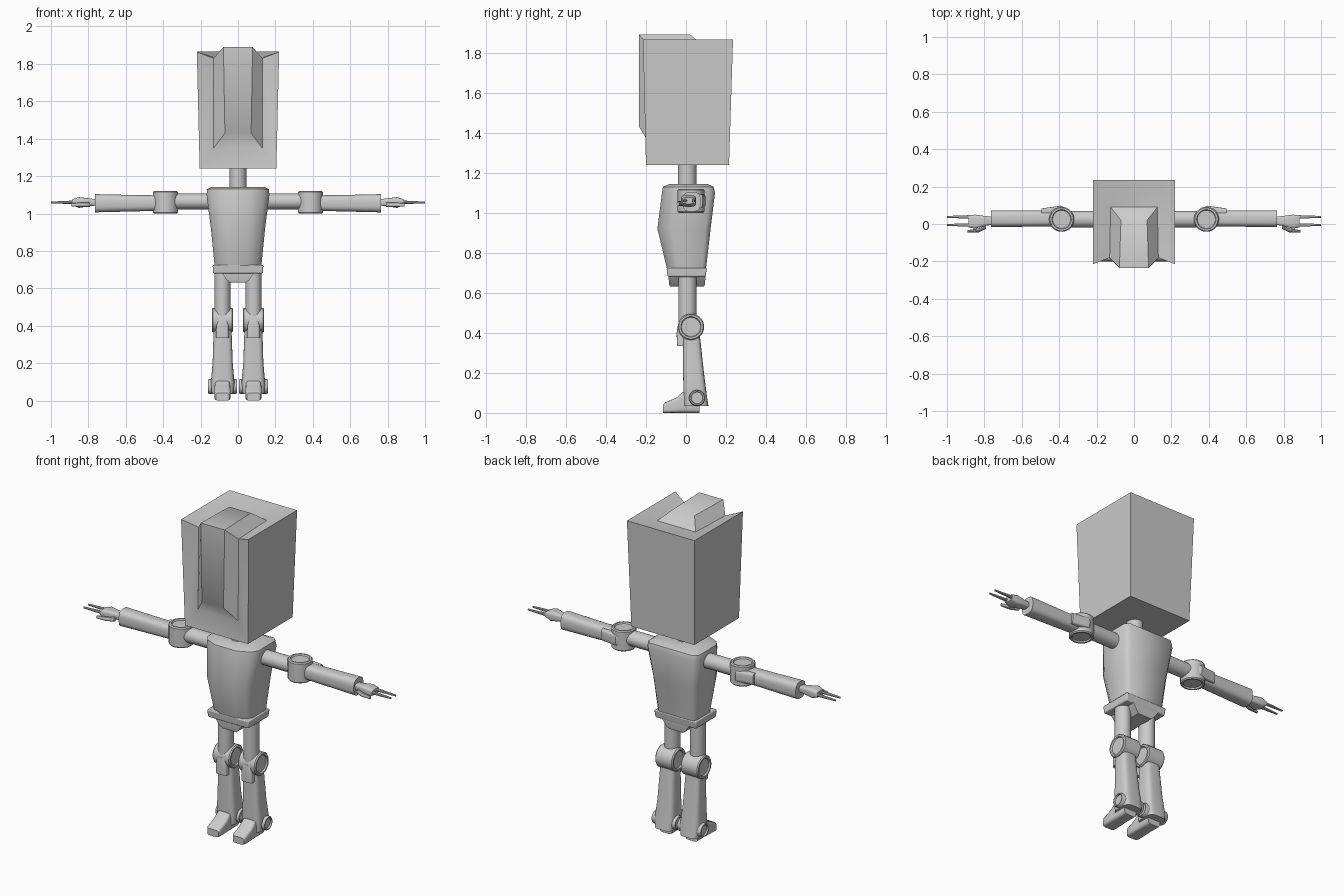
import bpy
import bmesh
from math import cos, sin, pi, copysign

if "Cube" in bpy.data.objects:
    bpy.data.objects.remove(bpy.data.objects["Cube"], do_unlink=True)

grey = bpy.data.materials.new("plain grey")
grey.use_nodes = True
COLOUR = (0.6, 0.6, 0.6, 1)
grey.diffuse_color = COLOUR
grey.node_tree.nodes["Principled BSDF"].inputs["Base Color"].default_value = COLOUR


def section(sides=24, power=2):
    """Unit cross-section, from round (power 2) to boxy."""
    pts = []
    for i in range(sides):
        a = 2 * pi * (i + 0.5) / sides
        pts.append(tuple(copysign(abs(f) ** (2 / power), f) for f in (cos(a), sin(a))))
    return pts


ROUND = section()
SOFT = section(24, 4)
BOX = [(1, 1), (-1, 1), (-1, -1), (1, -1)]


def finish(name, bm, mirror=False, angle=0.6, bevel=0):
    bmesh.ops.recalc_face_normals(bm, faces=bm.faces)
    mesh = bpy.data.meshes.new(name)
    bm.to_mesh(mesh)
    bm.free()
    mesh.materials.append(grey)
    ob = bpy.data.objects.new(name, mesh)
    bpy.context.collection.objects.link(ob)
    bpy.ops.object.select_all(action="DESELECT")
    ob.select_set(True)
    bpy.context.view_layer.objects.active = ob
    bpy.ops.object.shade_smooth_by_angle(angle=angle)
    if bevel:
        mod = ob.modifiers.new("soft edges", "BEVEL")
        mod.width = bevel
        mod.segments = 2
    if mirror:
        ob.modifiers.new("other side", "MIRROR")
    return ob


def loft(name, axis, rings, shape=ROUND, **kw):
    """Skin rings (position, low u, high u, low v, high v) along an axis."""
    bm = bmesh.new()
    loops = []
    for pos, u0, u1, v0, v1 in rings:
        loop = []
        for a, b in shape:
            u = (u0 + u1) / 2 + a * (u1 - u0) / 2
            v = (v0 + v1) / 2 + b * (v1 - v0) / 2
            co = {"x": (pos, u, v), "y": (u, pos, v), "z": (u, v, pos)}[axis]
            loop.append(bm.verts.new(co))
        loops.append(loop)
    n = len(shape)
    for lo, hi in zip(loops, loops[1:]):
        for i in range(n):
            j = (i + 1) % n
            bm.faces.new((lo[i], lo[j], hi[j], hi[i]))
    bm.faces.new(loops[0])
    bm.faces.new(loops[-1])
    return finish(name, bm, **kw)


def joint(name, axis, lo, hi, u, v, r):
    """Short drum with a shallow round recess in each end."""
    steps = [(lo + 0.008, 0.72), (lo, 0.78), (lo, 0.92), (lo + 0.006, 1)]
    steps += [(lo + hi - p, f) for p, f in reversed(steps)]
    rings = [(p, u - r * f, u + r * f, v - r * f, v + r * f) for p, f in steps]
    loft(name, axis, rings, mirror=True, angle=0.5)


def fold_head():
    """Tapered box whose front and top dish inward around a raised plate."""
    bm = bmesh.new()
    rows = [
        [(0.205, -0.20, 1.24), (0.22, -0.215, 1.865), (0.22, 0.235, 1.865)],
        [(0.13, -0.185, 1.35), (0.13, -0.18, 1.83), (0.125, 0.09, 1.835)],
        [(0.07, -0.235, 1.43), (0.078, -0.235, 1.89), (0.07, 0.02, 1.89)],
    ]
    sides = [[[bm.verts.new((s * x, y, z)) for x, y, z in row] for row in rows] for s in (1, -1)]
    rear = [bm.verts.new((s * 0.205, 0.215, 1.24)) for s in (1, -1)]
    r, l = sides
    for g, back in zip(sides, rear):
        for a, b in zip(g, g[1:]):
            for k in (0, 1):
                bm.faces.new((a[k], a[k + 1], b[k + 1], b[k]))
        bm.faces.new((g[0][0], g[0][1], g[0][2], back))
    for k in (0, 1):
        bm.faces.new((r[2][k], r[2][k + 1], l[2][k + 1], l[2][k]))
        for e in (0, 2):
            bm.faces.new((r[k][e], r[k + 1][e], l[k + 1][e], l[k][e]))
    bm.faces.new((r[0][2], l[0][2], rear[1], rear[0]))
    bm.faces.new((r[0][0], l[0][0], rear[1], rear[0]))
    finish("head", bm, angle=0.7)


# Head and neck
fold_head()
loft("neck", "z", [(1.1, -0.045, 0.045, -0.04, 0.052), (1.25, -0.045, 0.045, -0.04, 0.052)])

# Torso: flat middle panel, slanted front flanks, rounded rear corners
CHEST = [(0.84, 1), (-0.84, 1), (-1, 0.8), (-1, -0.45), (-0.85, -0.75),
         (-0.42, -1), (0.42, -1), (0.85, -0.75), (1, -0.45), (1, 0.8)]
loft("torso", "z", [
    (0.72, -0.125, 0.125, -0.095, 0.10),
    (0.92, -0.145, 0.145, -0.143, 0.123),
    (1.10, -0.168, 0.168, -0.12, 0.145),
    (1.13, -0.165, 0.165, -0.115, 0.138),
    (1.143, -0.14, 0.14, -0.085, 0.11)], CHEST, angle=0.9)
loft("belt", "z", [(0.68, -0.132, 0.132, -0.092, 0.098),
                   (0.725, -0.136, 0.136, -0.097, 0.104)], BOX, bevel=0.006)
loft("hip_block", "z", [(0.632, -0.045, 0.045, -0.08, 0.09),
                        (0.645, -0.06, 0.06, -0.085, 0.095),
                        (0.69, -0.092, 0.092, -0.088, 0.098)], BOX)

# Legs
loft("thigh", "z", [(0.43, 0.04, 0.126, -0.038, 0.052),
                    (0.69, 0.04, 0.126, -0.038, 0.052)], mirror=True)
joint("knee", "x", 0.026, 0.14, 0.025, 0.43, 0.066)
loft("knee_pad", "z", [(0.335, 0.048, 0.118, -0.045, 0.0),
                       (0.40, 0.05, 0.116, -0.047, 0.0),
                       (0.435, 0.058, 0.108, -0.042, 0.0)], SOFT, mirror=True)
loft("shin", "z", [(0.035, 0.026, 0.14, -0.012, 0.112),
                   (0.09, 0.018, 0.146, -0.012, 0.104),
                   (0.20, 0.028, 0.136, -0.015, 0.09),
                   (0.40, 0.035, 0.13, -0.015, 0.068)], SOFT, mirror=True)
joint("ankle", "x", 0.006, 0.16, 0.055, 0.075, 0.04)
loft("foot", "y", [(-0.115, 0.047, 0.119, 0, 0.04),
                   (-0.105, 0.041, 0.125, 0, 0.052),
                   (-0.05, 0.04, 0.126, 0, 0.075),
                   (-0.015, 0.041, 0.125, 0, 0.105),
                   (0.068, 0.041, 0.125, 0, 0.105)], section(24, 5), mirror=True)

# Arms
loft("upper_arm", "x", [(0.13, -0.02, 0.07, 1.022, 1.108),
                        (0.38, -0.02, 0.07, 1.022, 1.108)], mirror=True)
joint("elbow", "z", 1.0, 1.12, 0.387, 0.025, 0.067)
loft("elbow_pad", "x", [(0.37, 0.05, 0.088, 1.035, 1.085),
                        (0.39, 0.05, 0.098, 1.027, 1.093),
                        (0.495, 0.05, 0.083, 1.027, 1.093)], SOFT, mirror=True)
loft("forearm", "x", [(0.40, -0.012, 0.072, 1.015, 1.097),
                      (0.60, -0.015, 0.073, 1.01, 1.10),
                      (0.765, -0.017, 0.073, 1.006, 1.104)], section(24, 3), mirror=True)

# Hands
loft("hand", "x", [(0.755, -0.005, 0.04, 1.043, 1.077),
                   (0.79, -0.008, 0.042, 1.04, 1.08),
                   (0.85, -0.025, 0.05, 1.03, 1.088),
                   (0.885, -0.018, 0.047, 1.045, 1.076)], SOFT, mirror=True)
for name, y in (("front_finger", -0.005), ("rear_finger", 0.038)):
    loft(name, "x", [(0.87, y - 0.01, y + 0.01, 1.052, 1.07),
                     (0.93, y - 0.008, y + 0.008, 1.052, 1.067),
                     (1.0, y - 0.005, y + 0.005, 1.054, 1.064)], section(10), mirror=True)
loft("thumb", "x", [(0.79, -0.025, -0.005, 1.035, 1.06),
                    (0.83, -0.045, -0.022, 1.035, 1.06),
                    (0.89, -0.047, -0.033, 1.037, 1.055)], section(10), mirror=True)
